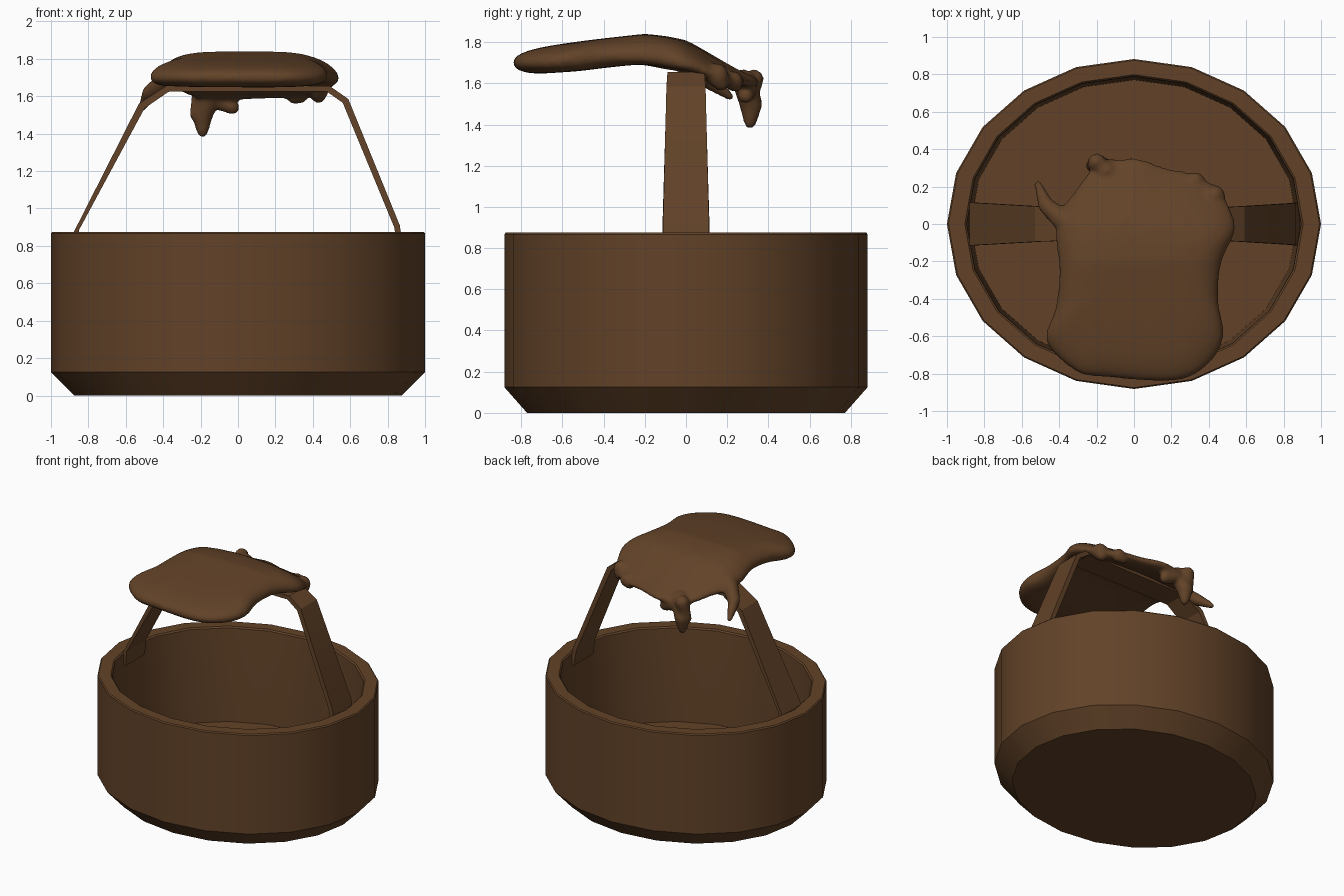
import bpy, bmesh, math
from mathutils import Vector

if "Cube" in bpy.data.objects:
    bpy.data.objects.remove(bpy.data.objects["Cube"])

wood = bpy.data.materials.new("dark brown")
wood.diffuse_color = (0.122, 0.055, 0.021, 1)
wood.use_nodes = True
wood.node_tree.nodes["Principled BSDF"].inputs["Base Color"].default_value = wood.diffuse_color


def make(name, bm, angle=30):
    bmesh.ops.recalc_face_normals(bm, faces=bm.faces)
    me = bpy.data.meshes.new(name)
    bm.to_mesh(me)
    bm.free()
    ob = bpy.data.objects.new(name, me)
    bpy.context.collection.objects.link(ob)
    me.materials.append(wood)
    bpy.context.view_layer.objects.active = ob
    ob.select_set(True)
    bpy.ops.object.shade_smooth_by_angle(angle=math.radians(angle))
    ob.select_set(False)
    return ob


def bridge(bm, a, b):
    n = len(a)
    for i in range(n):
        bm.faces.new((a[i], a[(i + 1) % n], b[(i + 1) % n], b[i]))


# Tub: 20-sided oval bowl with chamfered foot and stepped inner lip
bm = bmesh.new()
rings = []
for r, z in [(0.875, 0), (1, 0.125), (1, 0.867), (0.992, 0.875), (0.905, 0.875),
             (0.895, 0.865), (0.893, 0.84), (0.873, 0.17)]:
    rings.append([bm.verts.new((r * math.cos(k * math.pi / 10),
                                0.882 * r * math.sin(k * math.pi / 10), z)) for k in range(20)])
for a, b in zip(rings, rings[1:]):
    bridge(bm, a, b)
bm.faces.new(rings[0])
bm.faces.new(rings[-1])
make("tub", bm)

# Handle: flat strap bent over the tub (outer x,z then inner x,z, half width)
bm = bmesh.new()
strap = [(-0.885, 0.78, -0.855, 0.78, 0.115), (-0.88, 0.87, -0.85, 0.885, 0.115),
         (-0.53, 1.56, -0.50, 1.535, 0.095), (-0.385, 1.655, -0.37, 1.625, 0.09),
         (0.49, 1.655, 0.475, 1.625, 0.09), (0.59, 1.585, 0.56, 1.565, 0.095),
         (0.865, 0.91, 0.835, 0.90, 0.112), (0.885, 0.78, 0.855, 0.78, 0.115)]
rings = []
for xo, zo, xi, zi, w in strap:
    rings.append([bm.verts.new(p) for p in
                  ((xo, -w, zo), (xo, w, zo), (xi, w, zi), (xi, -w, zi))])
for a, b in zip(rings, rings[1:]):
    bridge(bm, a, b)
bm.faces.new(rings[0])
bm.faces.new(rings[-1])
make("handle", bm, 15)


# Melted sheet lying over the handle
def top_z(y):
    pts = [(-0.83, 1.775), (-0.6, 1.797), (-0.2, 1.84), (0, 1.82), (0.2, 1.735), (0.4, 1.65)]
    for (y0, z0), (y1, z1) in zip(pts, pts[1:]):
        if y <= y1:
            return z0 + (z1 - z0) * (y - y0) / (y1 - y0)
    return pts[-1][1]


outline = [(-0.47, -0.63, 1.70), (-0.31, -0.79, 1.70), (-0.15, -0.82, 1.70), (0.22, -0.84, 1.70),
           (0.40, -0.75, 1.70), (0.48, -0.60, 1.71), (0.45, -0.40, 1.73), (0.47, -0.20, 1.73),
           (0.54, -0.04, 1.70), (0.52, 0.07, 1.67), (0.45, 0.19, 1.62), (0.31, 0.27, 1.61),
           (0.17, 0.30, 1.61), (0.02, 0.35, 1.61), (-0.13, 0.34, 1.60), (-0.23, 0.29, 1.61),
           (-0.33, 0.16, 1.65), (-0.40, 0.06, 1.67), (-0.42, -0.06, 1.69), (-0.40, -0.25, 1.73),
           (-0.42, -0.45, 1.72)]
P = [Vector(p) for p in outline]
edge = []
for i in range(len(P)):
    a, b, c, d = P[i - 1], P[i], P[(i + 1) % len(P)], P[(i + 2) % len(P)]
    for s in range(4):
        u = s / 4
        edge.append(0.5 * (2 * b + (c - a) * u + (2 * a - 5 * b + 4 * c - d) * u * u
                           + (3 * b - a - 3 * c + d) * u ** 3))

bm = bmesh.new()
centre = Vector((0.03, -0.2))
steps = [0.1, 0.25, 0.4, 0.55, 0.7, 0.8, 0.88, 0.94, 0.98]
path = [(t, 1) for t in steps] + [(1, 0)] + [(t, -1) for t in reversed(steps)]
rings = []
for t, side in path:
    ring = []
    for e in edge:
        x, y = centre + (e.xy - centre) * t
        h = 0.07 if y < -0.1 else max(0.045, 0.07 - 0.07 * (y + 0.1))
        mid = top_z(y) - 0.07
        mid += (e.z - mid) * t ** 4
        ring.append(bm.verts.new((x, y, mid + side * h * math.sqrt(max(0, 1 - t ** 7)))))
    rings.append(ring)
for a, b in zip(rings, rings[1:]):
    bridge(bm, a, b)
bm.faces.new(rings[0])
bm.faces.new(rings[-1])


# Drips: chains of shrinking balls fused into the sheet
def drip(*pts):
    for a, b in zip(pts, pts[1:]):
        for s in range(9):
            q = Vector(a).lerp(Vector(b), s / 8)
            res = bmesh.ops.create_icosphere(bm, subdivisions=2, radius=q[3])
            bmesh.ops.translate(bm, verts=res["verts"], vec=q.xyz)


drip((-0.15, 0.28, 1.61, 0.06), (-0.19, 0.315, 1.50, 0.058), (-0.19, 0.312, 1.41, 0.032))
drip((-0.20, 0.33, 1.62, 0.05), (-0.23, 0.31, 1.50, 0.03))
drip((-0.12, 0.30, 1.58, 0.05), (-0.03, 0.29, 1.54, 0.04))
drip((-0.38, 0.02, 1.68, 0.06), (-0.47, 0.10, 1.62, 0.045), (-0.515, 0.215, 1.535, 0.022))
drip((0.43, 0.15, 1.64, 0.06), (0.43, 0.17, 1.60, 0.04))
drip((0.33, 0.23, 1.61, 0.05), (0.30, 0.24, 1.59, 0.035))

sheet = make("melted_sheet", bm, 180)
m = sheet.modifiers.new("fuse", 'REMESH')
m.mode = 'VOXEL'
m.voxel_size = 0.014
m.use_smooth_shade = True
m = sheet.modifiers.new("soften", 'SMOOTH')
m.factor = 0.5
m.iterations = 6
